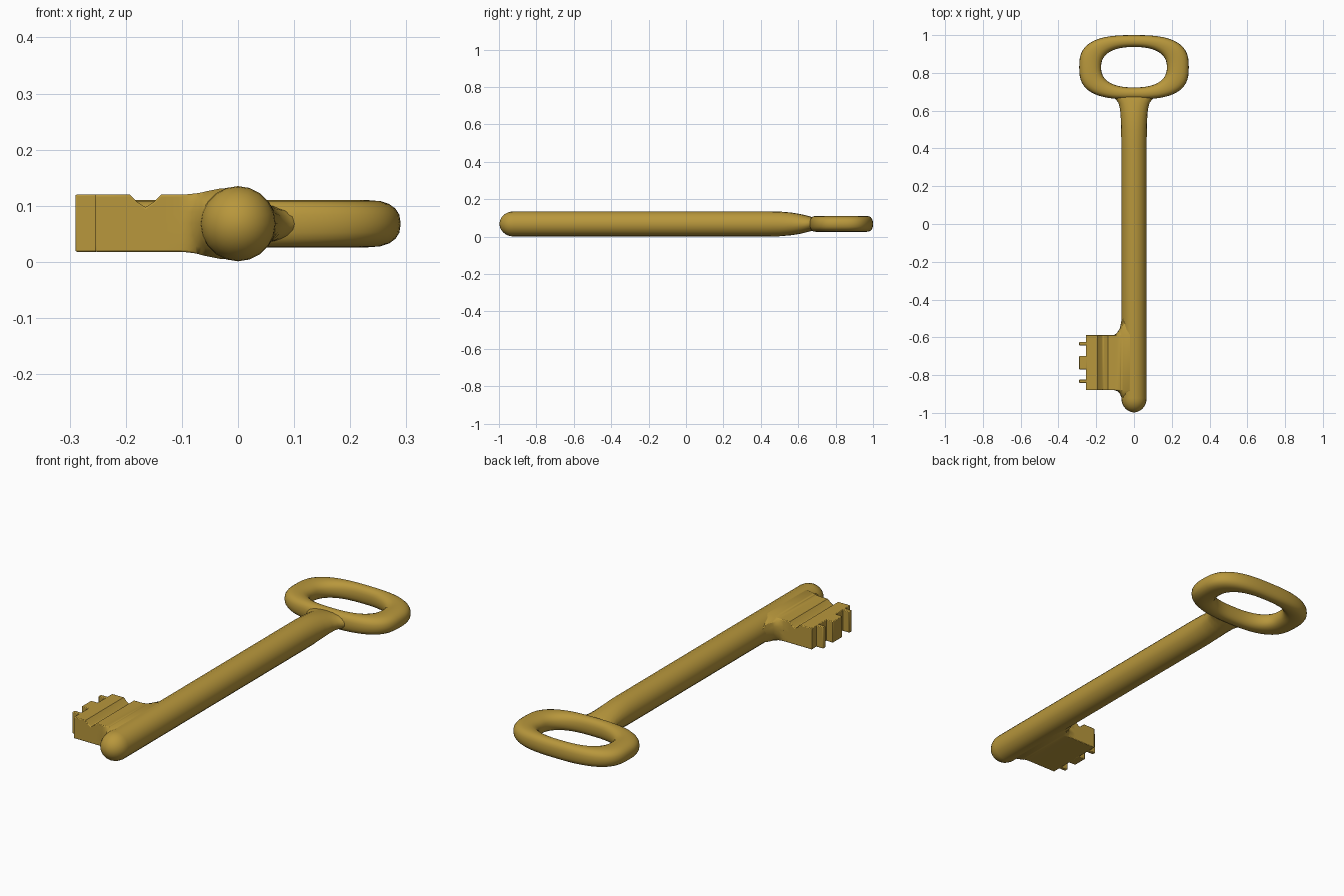
import bpy, bmesh, math
from math import sin, cos, pi

if "Cube" in bpy.data.objects:
    bpy.data.objects.remove(bpy.data.objects["Cube"])

ZC = 0.068
brass = bpy.data.materials.new("brass")
brass.diffuse_color = (0.48, 0.31, 0.045, 1)
brass.use_nodes = True
brass.node_tree.nodes["Principled BSDF"].inputs["Base Color"].default_value = brass.diffuse_color


def finish(name, bm, angle=40, bevel=0):
    bmesh.ops.recalc_face_normals(bm, faces=bm.faces)
    me = bpy.data.meshes.new(name)
    bm.to_mesh(me)
    bm.free()
    ob = bpy.data.objects.new(name, me)
    bpy.context.collection.objects.link(ob)
    me.materials.append(brass)
    if bevel:
        m = ob.modifiers.new("soft_edges", 'BEVEL')
        m.width, m.segments = bevel, 2
        m.limit_method, m.angle_limit = 'ANGLE', math.radians(50)
    bpy.ops.object.select_all(action='DESELECT')
    ob.select_set(True)
    bpy.context.view_layer.objects.active = ob
    bpy.ops.object.shade_smooth_by_angle(angle=math.radians(angle))
    return ob


def sup(a, rx, ry, n):
    c, s = cos(a), sin(a)
    return (math.copysign(abs(c) ** (2 / n), c) * rx,
            math.copysign(abs(s) ** (2 / n), s) * ry)


def loft(rings, closed):
    bm = bmesh.new()
    vs = [[bm.verts.new(p) for p in r] for r in rings]
    k, n = len(vs), len(vs[0])
    for i in range(k if closed else k - 1):
        for j in range(n):
            a, b = vs[i], vs[(i + 1) % k]
            bm.faces.new((a[j], a[(j + 1) % n], b[(j + 1) % n], b[j]))
    if not closed:
        bm.faces.new(vs[0])
        bm.faces.new(vs[-1])
    return bm


# shaft: round tip, long stem, flattened flare into the bow
stations = [(-0.997 + 0.075 * (1 - cos(t)), 0.067 * sin(t), 0.067 * sin(t))
            for t in [0.1 + (pi / 2 - 0.1) * i / 7 for i in range(8)]]
stations += [(0.42, .067, .067), (0.50, .068, .066), (0.56, .070, .061),
             (0.61, .074, .053), (0.64, .082, .046), (0.66, .096, .041),
             (0.675, .118, .036), (0.69, .13, .030)]
N = 20
shaft = loft([[(rx * cos(2 * pi * j / N), y, ZC + rz * sin(2 * pi * j / N))
               for j in range(N)] for y, rx, rz in stations], False)
finish("shaft", shaft, 60)

# bow: rounded loop between an outer and an inner outline
rings = []
for i in range(72):
    a = 2 * pi * i / 72
    ox, oy = sup(a, 0.29, 0.17, 2.8)
    ix, iy = sup(a, 0.174, 0.107, 2.4)
    ring = []
    for j in range(20):
        u, w = sup(2 * pi * j / 20, 1, 0.042, 2.4)
        f = (1 + u) / 2
        ring.append((ix + (ox - ix) * f, 0.83 + iy + (oy - iy) * f, ZC + w))
    rings.append(ring)
finish("bow", loft(rings, True), 60)

# bit: columns of (x, bottom z, top z, front flare, back flare)
cols = [(-.255, .018, .12, 0, 0), (-.193, .018, .12, 0, 0), (-.181, .018, .108, 0, 0),
        (-.165, .018, .097, 0, 0), (-.150, .018, .107, 0, 0), (-.137, .018, .12, 0, 0),
        (-.105, .018, .12, 0, 0), (-.09, .017, .1205, .004, .012),
        (-.075, .015, .122, .018, .035), (-.066, .0125, .1235, .04, .08),
        (-.058, .0105, .1255, .06, .14), (-.03, .005, .131, .06, .14),
        (0, .004, .132, .03, .1)]
levels = [-1, -.75, -.4, 0, .4, .75, 1]
bm = bmesh.new()
front, back = [], []
for x, lo, hi, ff, bf in cols:
    for side, base, flare, d in ((front, -.88, ff, -1), (back, -.588, bf, 1)):
        side.append([bm.verts.new((x, base + d * flare * (1 - t * t),
                                   (lo + hi) / 2 + t * (hi - lo) / 2)) for t in levels])
L = len(levels) - 1
for i in range(len(cols) - 1):
    for g in (front, back):
        for j in range(L):
            bm.faces.new((g[i][j], g[i + 1][j], g[i + 1][j + 1], g[i][j + 1]))
    for j in (0, L):
        bm.faces.new((front[i][j], front[i + 1][j], back[i + 1][j], back[i][j]))
for i in (0, -1):
    for j in range(L):
        bm.faces.new((front[i][j], front[i][j + 1], back[i][j + 1], back[i][j]))
finish("bit", bm, 30, 0.003)

# teeth on the outer edge of the bit
for k, (y0, y1) in enumerate([(-.842, -.823), (-.77, -.698), (-.643, -.624)]):
    bm = bmesh.new()
    bmesh.ops.create_cube(bm, size=1)
    for v in bm.verts:
        v.co = (-.27 + v.co.x * .04, (y0 + y1) / 2 + v.co.y * (y1 - y0), .069 + v.co.z * .102)
    finish(f"tooth_{k + 1}", bm, 30, 0.003)
